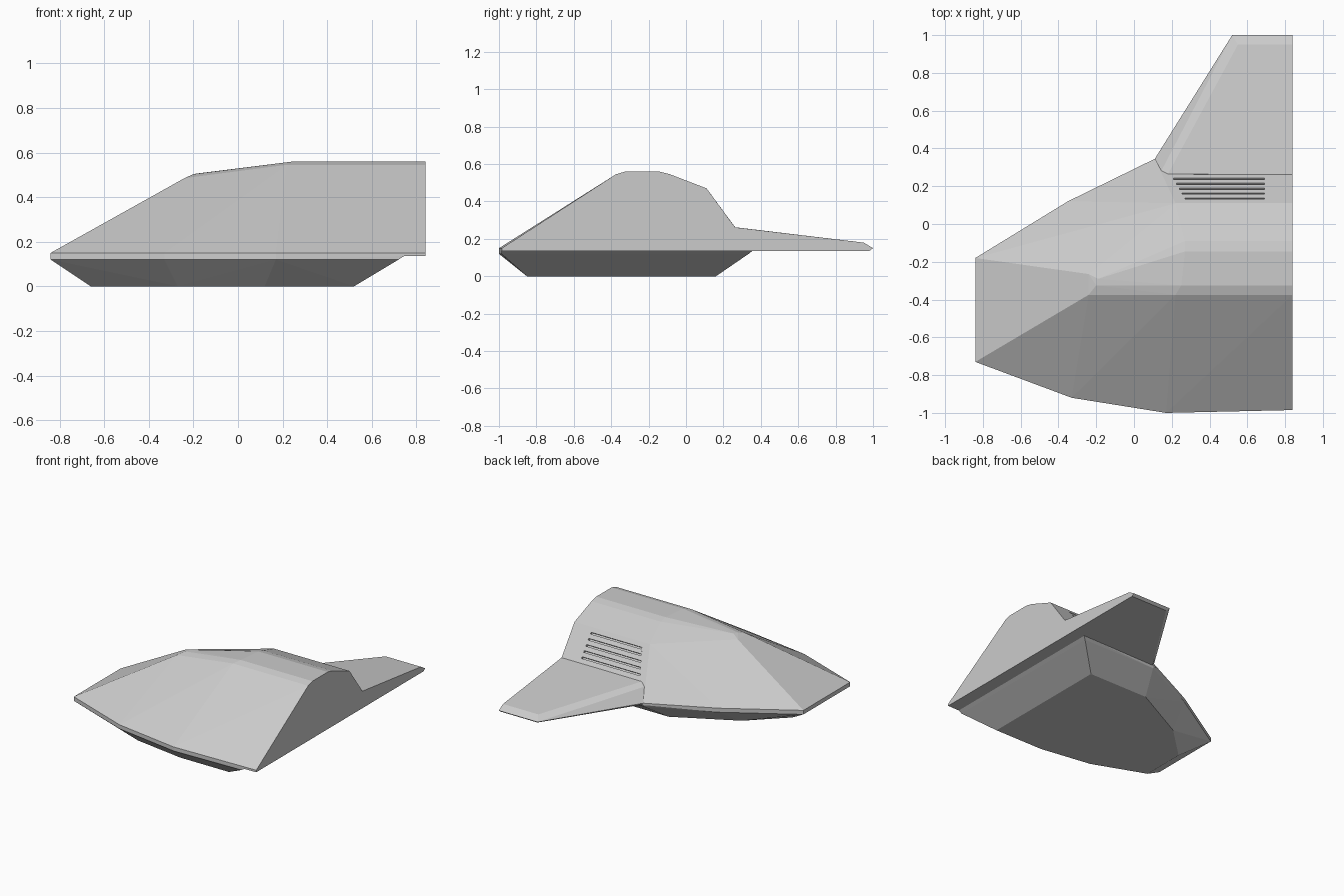
import bpy, bmesh, math

if "Cube" in bpy.data.objects:
    bpy.data.objects.remove(bpy.data.objects["Cube"])

# Every part is a faceted convex solid wrapped around its corner points
def solid(name, pts):
    bm = bmesh.new()
    for p in pts:
        bm.verts.new(p)
    r = bmesh.ops.convex_hull(bm, input=bm.verts[:])
    junk = {g for g in r["geom_interior"] + r["geom_unused"] if isinstance(g, bmesh.types.BMVert)}
    bmesh.ops.delete(bm, geom=[v for v in junk if v.is_valid], context='VERTS')
    bmesh.ops.dissolve_limit(bm, angle_limit=math.radians(0.6), verts=bm.verts[:], edges=bm.edges[:])
    bmesh.ops.recalc_face_normals(bm, faces=bm.faces[:])
    me = bpy.data.meshes.new(name)
    bm.to_mesh(me)
    bm.free()
    ob = bpy.data.objects.new(name, me)
    bpy.context.collection.objects.link(ob)
    return ob

def at(z, xy):
    return [(x, y, z) for x, y in xy]

# Shared waterline outline of the hull: front edge, nose, back edge
rim = [(0.17, -1.0), (-0.33, -0.92), (-0.84, -0.73),
       (-0.84, -0.18), (-0.35, 0.12), (0.11, 0.345)]

# Upper hull: rim, bevelled roof ridge, and steep side down to the wing
upper = at(0.15, rim + [(0.84, -0.985)]) + at(0.135, rim + [(0.84, -0.985), (0.84, 0.265)])
upper += [(-0.24, -0.375, 0.485), (0.22, -0.375, 0.545), (0.84, -0.375, 0.545),
          (-0.20, -0.325, 0.503), (0.25, -0.325, 0.56), (0.84, -0.325, 0.56),
          (-0.19, -0.29, 0.505), (0.27, -0.145, 0.56), (0.84, -0.145, 0.56),
          (-0.24, -0.265, 0.485), (0.27, -0.09, 0.547), (0.84, -0.09, 0.547),
          (0.22, 0.11, 0.47), (0.84, 0.11, 0.47),
          (0.15, 0.28, 0.24), (0.84, 0.262, 0.262)]
hull = solid("upper_hull", upper)

# Lower keel: tapers from the rim to a flat bottom
keel = at(0.136, rim + [(0.745, -0.987), (0.745, 0.355)])
keel += at(0.12, rim[:-1] + [(0.11, 0.335), (0.72, -0.987), (0.72, 0.335)])
keel += at(0.0, [(0.52, -0.85), (0.12, -0.85), (-0.27, -0.79), (-0.66, -0.64),
                 (-0.66, -0.31), (-0.41, -0.07), (0.03, 0.16), (0.52, 0.16)])
solid("lower_keel", keel)

# Swept wing with chamfered leading edge and tip
wing = at(0.15, [(0.11, 0.345), (0.52, 1.0), (0.84, 1.0), (0.3, 0.2), (0.84, 0.2)])
wing += at(0.135, [(0.12, 0.34), (0.535, 0.98), (0.84, 0.98), (0.3, 0.2), (0.84, 0.2)])
wing += at(0.18, [(0.55, 0.95), (0.84, 0.95)])
wing += [(0.145, 0.282, 0.24), (0.18, 0.265, 0.262), (0.84, 0.26, 0.262)]
solid("wing", wing)

# Vent slots cut into the steep side above the wing
slope = math.atan2(0.47 - 0.262, 0.152)
sy, sz = math.cos(slope), -math.sin(slope)
ny, nz = math.sin(slope), math.cos(slope)
for i in range(5):
    y = 0.135 + i * 0.026
    z = 0.47 - (y - 0.11) * math.tan(slope)
    x0 = 0.27 - 0.06 * i / 4
    pts = [(x, y + sy * a + ny * d, z + sz * a + nz * d)
           for x in (x0, 0.69) for a in (-0.006, 0.006) for d in (-0.018, 0.02)]
    cutter = solid("slot_cutter", pts)
    cutter.hide_render = True
    mod = hull.modifiers.new("slot", 'BOOLEAN')
    mod.operation, mod.solver, mod.object = 'DIFFERENCE', 'EXACT', cutter
    bpy.context.view_layer.objects.active = hull
    bpy.ops.object.modifier_apply(modifier=mod.name)
    bpy.data.objects.remove(cutter)
